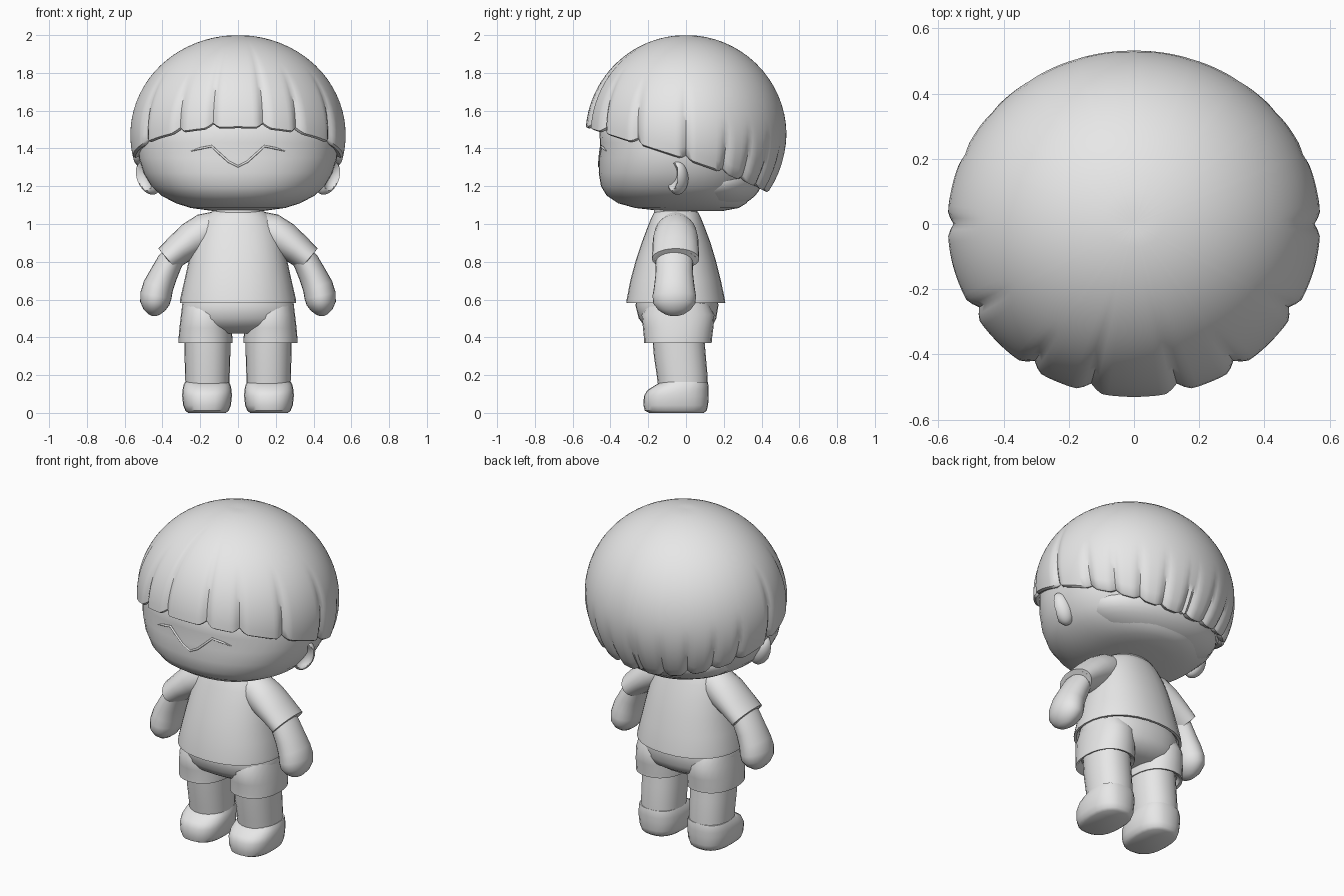
import bpy, bmesh, math
from mathutils import Vector

cube = bpy.data.objects.get("Cube")
if cube:
    bpy.data.objects.remove(cube, do_unlink=True)

grey = bpy.data.materials.new("plain_grey")
grey.use_nodes = True
grey.diffuse_color = (0.8, 0.8, 0.8, 1)
grey.node_tree.nodes["Principled BSDF"].inputs["Base Color"].default_value = (0.8, 0.8, 0.8, 1)
parts = []


def register(obj):
    obj.data.materials.append(grey)
    parts.append(obj)
    return obj


def skin(name, rings):
    """Join equal rings of points into a closed, capped surface."""
    bm = bmesh.new()
    loops = [[bm.verts.new(p) for p in ring] for ring in rings]
    n = len(loops[0])
    for a, b in zip(loops, loops[1:]):
        for i in range(n):
            j = (i + 1) % n
            bm.faces.new((a[i], a[j], b[j], b[i]))
    bm.faces.new(loops[0])
    bm.faces.new(loops[-1])
    bmesh.ops.recalc_face_normals(bm, faces=bm.faces)
    mesh = bpy.data.meshes.new(name)
    bm.to_mesh(mesh)
    bm.free()
    obj = bpy.data.objects.new(name, mesh)
    bpy.context.collection.objects.link(obj)
    return register(obj)


def rounded(v, power):
    return math.copysign(abs(v) ** (2 / power), v)


def loft(name, sections, cx=0, power=2.2, n=32):
    """Sections are (z, half width, front y, back y)."""
    rings = []
    for z, rx, yf, yb in sections:
        ring = []
        for i in range(n):
            a = math.tau * i / n
            ring.append((cx + rx * rounded(math.cos(a), power),
                         (yf + yb) / 2 + (yb - yf) / 2 * rounded(math.sin(a), power), z))
        rings.append(ring)
    return skin(name, rings)


def limb(name, side, sections, y, n=24):
    """Sections are (x, z, radius across, radius in y) along a bent path."""
    rings = []
    for k, (x, z, r, ry) in enumerate(sections):
        before, after = sections[max(k - 1, 0)], sections[min(k + 1, len(sections) - 1)]
        d = Vector((after[0] - before[0], after[1] - before[1])).normalized()
        ring = []
        for i in range(n):
            a = math.tau * i / n
            c = r * math.cos(a)
            ring.append((side * (x - d.y * c), y + ry * math.sin(a), z + d.x * c))
        rings.append(ring)
    return skin(name, rings)


def ellipsoid(name, centre, radii):
    bpy.ops.mesh.primitive_uv_sphere_add(segments=32, ring_count=18)
    obj = bpy.context.object
    obj.name = name
    for v in obj.data.vertices:
        v.co = Vector(c + r * p for c, r, p in zip(centre, radii, v.co))
    return register(obj)


# Head with a broad flat face
loft("head", [(1.07, .14, -.14, .2), (1.085, .25, -.27, .28), (1.11, .33, -.36, .32),
              (1.15, .405, -.42, .35), (1.2, .46, -.45, .38), (1.27, .5, -.462, .4),
              (1.35, .525, -.46, .42), (1.43, .53, -.455, .43), (1.5, .52, -.46, .43),
              (1.6, .48, -.4, .4), (1.75, .36, -.3, .3)], power=2.25, n=48)
ellipsoid("nape_hair", (0, .15, 1.225), (.42, .25, .15))

# Raised line of the closed eyes and snout
curve = bpy.data.curves.new("face_line", "CURVE")
curve.dimensions = "3D"
curve.bevel_depth = 0.006
half = [(.25, 1.385), (.2, 1.4), (.14, 1.412), (.1, 1.375), (.05, 1.33)]
path = [(-x, z) for x, z in half] + [(0, 1.305)] + half[::-1]
spline = curve.splines.new("POLY")
spline.points.add(len(path) - 1)
for point, (x, z) in zip(spline.points, path):
    y = -.02 - .44 * (1 - abs(x / .52) ** 2.25) ** (1 / 2.25)
    point.co = (x, y, z, 1)
    point.radius = .3 if abs(x) > .22 else 1
face_line = bpy.data.objects.new("face_line", curve)
bpy.context.collection.objects.link(face_line)
register(face_line)

# Bowl-cut hair: a dome with a sloping rim and grooves between the locks
CENTRE, RX, RY, RZ = 1.47, .572, .532, .53
LOCKS = [14, 34, 60, 90, 114, 130, 146, 162, 178]


def groove(deg):
    gap = min(abs(abs(deg) - lock) for lock in LOCKS)
    return math.exp(-(gap / 2.2) ** 2)


def hair_point(deg, t):
    a = math.radians(deg)
    g = groove(deg)
    rim = 1.345 + .17 * math.cos(a) + .025 * g
    polar = t * math.acos((rim - CENTRE) / RZ)
    start = .25 if abs(deg) < 24 else .55 if abs(deg) < 100 else .75
    fade = min(max((t - start) / (1 - start), 0), 1)
    s = math.sin(polar) * (1 - .045 * g * fade)
    return Vector((RX * s * math.sin(a), -RY * s * math.cos(a), CENTRE + RZ * math.cos(polar)))


angles = range(-180, 180, 2)
rings = [[hair_point(d, t / 22) for d in angles] for t in range(1, 23)]
for scale, lift in ((.975, -.008), (.87, .015), (.8, .15)):
    rings.append([Vector((p.x * scale, p.y * scale, p.z + lift)) for p in rings[21]])
rings.insert(0, [Vector((p.x * .2, p.y * .2, 1.997)) for p in rings[0]])
skin("hair", rings)

# Neck and shirt, with a hem turned inwards
loft("neck", [(.98, .13, -.17, .06), (1.12, .13, -.17, .06)])
loft("shirt", [(.61, .28, -.28, .17), (.585, .295, -.3, .19), (.583, .308, -.316, .208),
               (.6, .307, -.314, .206), (.7, .284, -.295, .185), (.8, .262, -.268, .16),
               (.9, .238, -.235, .13), (.98, .21, -.205, .1), (1.03, .18, -.185, .08),
               (1.06, .15, -.17, .065), (1.07, .13, -.155, .05), (1.03, .12, -.14, .04)])

# Shorts body
loft("shorts_seat", [(.63, .28, -.25, .16), (.57, .297, -.268, .172), (.5, .3, -.25, .16),
                     (.46, .27, -.22, .14), (.42, .18, -.15, .08)])

for side, label in ((1, "left"), (-1, "right")):
    # Ear with a hollow facing forward and outward
    ear = ellipsoid(label + "_ear", (side * .475, -.045, 1.245), (.062, .058, .09))
    facing = Vector((side * .6, -.8, .1)).normalized()
    middle = Vector((side * .475, -.045, 1.245))
    for v in ear.data.vertices:
        d = v.co - middle
        unit = Vector((d.x / .062, d.y / .058, d.z / .09))
        v.co -= facing * .05 * max(0, unit.dot(facing) - .6) / .4
        v.co.x += side * .25 * d.z

    # Sleeve, arm and mitten hand
    limb(label + "_sleeve", side, [(.1, .97, .1, .09), (.18, .955, .1, .11), (.24, .92, .095, .12),
                                   (.31, .868, .083, .123), (.374, .815, .073, .125),
                                   (.375, .812, .06, .11), (.345, .838, .055, .1)], -.055)
    limb(label + "_arm", side, [(.31, .87, .055, .09), (.36, .8, .068, .098), (.395, .73, .074, .1),
                                (.422, .67, .081, .107), (.435, .62, .084, .115),
                                (.44, .58, .078, .112), (.443, .545, .058, .085),
                                (.444, .522, .032, .05), (.444, .512, .01, .015)], -.062)

    # Shorts leg, bare leg and shoe
    loft(label + "_shorts_leg", [(.4, .12, -.18, .1), (.375, .13, -.205, .12), (.37, .143, -.222, .136),
                                 (.39, .143, -.222, .137), (.45, .138, -.228, .145),
                                 (.52, .13, -.235, .15), (.58, .12, -.2, .12)], side * .172, n=24)
    loft(label + "_leg", [(.08, .115, -.14, .115), (.2, .118, -.155, .114), (.3, .121, -.17, .105),
                          (.42, .122, -.18, .095)], side * .162, n=24)
    loft(label + "_shoe", [(0, .1, -.195, .095), (.012, .115, -.218, .11), (.04, .126, -.225, .117),
                           (.09, .132, -.223, .12), (.12, .13, -.205, .12), (.145, .125, -.165, .119),
                           (.163, .117, -.135, .115)], side * .164, power=2.5, n=24)

# Soft shading with crisp hems
bpy.ops.object.select_all(action="DESELECT")
for obj in parts:
    if obj.type == "MESH":
        obj.select_set(True)
        bpy.context.view_layer.objects.active = obj
bpy.ops.object.shade_smooth_by_angle(angle=math.radians(40))
